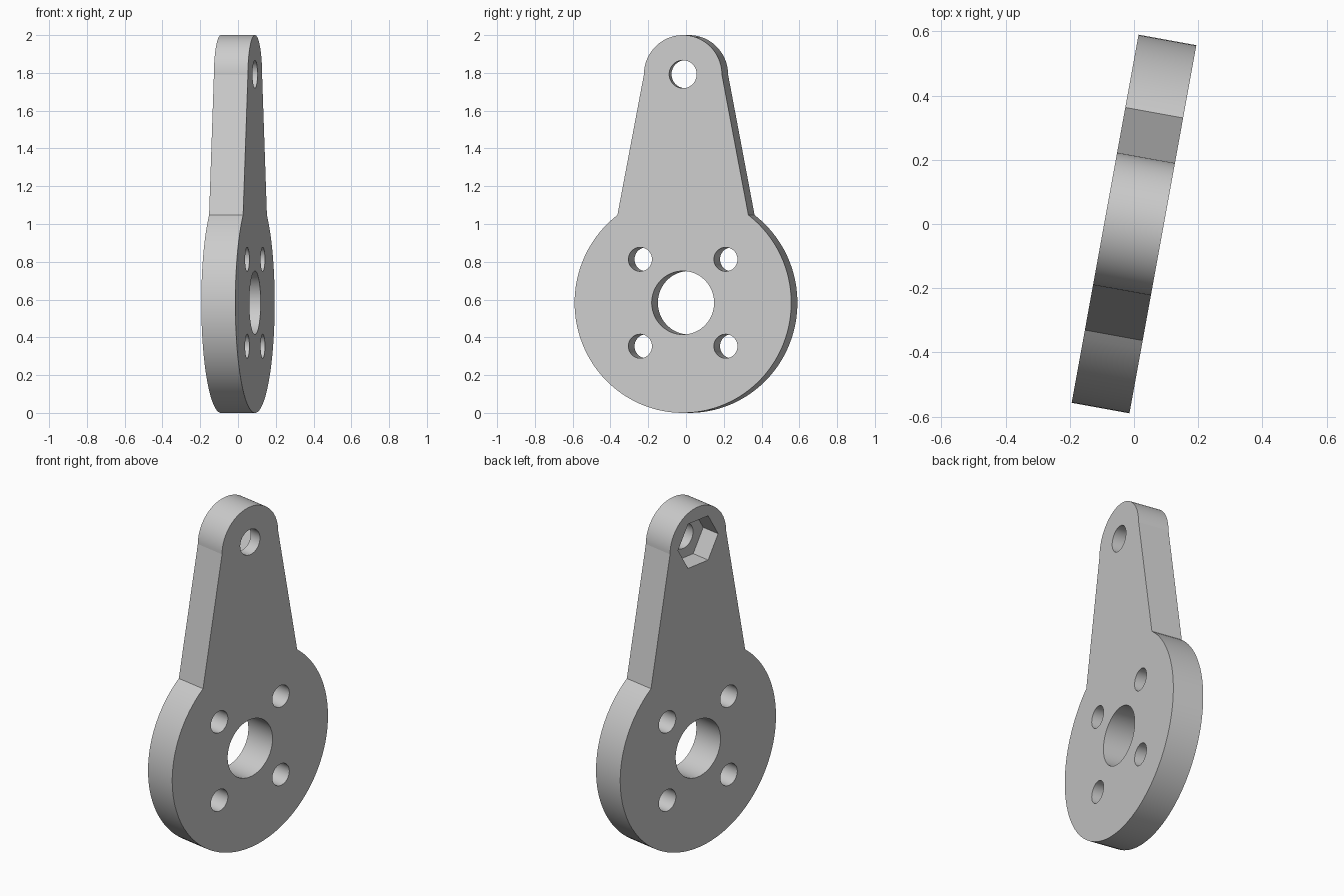
import bpy, bmesh, math

if "Cube" in bpy.data.objects:
    bpy.data.objects.remove(bpy.data.objects["Cube"])

R, TIP_R = 0.583, 0.21          # disc and arm tip radii
DISC_Z, TIP_Z = 0.583, 1.79     # disc and tip centre heights
T = 0.183                       # plate thickness
JOIN = math.atan2(1.047 - DISC_Z, 0.352)   # angle where arm meets disc
TURN = math.radians(-10.3)

grey = bpy.data.materials.new("light grey")
grey.diffuse_color = (0.6, 0.6, 0.6, 1)
grey.use_nodes = True
grey.node_tree.nodes["Principled BSDF"].inputs["Base Color"].default_value = grey.diffuse_color


def arc(cy, cz, r, a0, a1, n):
    return [(cy + r * math.cos(a0 + (a1 - a0) * i / n),
             cz + r * math.sin(a0 + (a1 - a0) * i / n)) for i in range(n + 1)]


def prism(name, points, x0, x1):
    """Extrude a closed (y, z) profile from x0 to x1."""
    bm = bmesh.new()
    face = bm.faces.new([bm.verts.new((x0, y, z)) for y, z in points])
    ext = bmesh.ops.extrude_face_region(bm, geom=[face])["geom"]
    bmesh.ops.translate(bm, vec=(x1 - x0, 0, 0),
                        verts=[v for v in ext if isinstance(v, bmesh.types.BMVert)])
    bmesh.ops.recalc_face_normals(bm, faces=bm.faces)
    mesh = bpy.data.meshes.new(name)
    bm.to_mesh(mesh)
    bm.free()
    mesh.materials.append(grey)
    ob = bpy.data.objects.new(name, mesh)
    bpy.context.collection.objects.link(ob)
    return ob


def ring(cy, cz, r, n):
    return arc(cy, cz, r, 0, math.tau, n)[:-1]


# Lever plate: round disc with a tapered, round-tipped arm
outline = (arc(0, DISC_Z, R, math.pi - JOIN, math.tau + JOIN, 84)
           + arc(0, TIP_Z, TIP_R, 0, math.pi, 48))
plate = prism("lever_plate", outline, -T / 2, T / 2)

# Centre bore, four screw holes, tip hole and hexagonal nut pocket
cutters = [prism("bore_cutter", ring(0, DISC_Z, 0.168, 80), -0.3, 0.3),
           prism("tip_hole_cutter", ring(0, TIP_Z + 0.003, 0.074, 64), -0.3, 0.3),
           prism("nut_pocket_cutter", ring(0, TIP_Z + 0.003, 0.15, 6), -0.3, -T / 2 + 0.113)]
for sy in (-1, 1):
    for sz in (-1, 1):
        cutters.append(prism("screw_hole_cutter",
                             ring(sy * 0.23, DISC_Z + sz * 0.23, 0.0635, 64), -0.3, 0.3))

bpy.context.view_layer.objects.active = plate
plate.select_set(True)
for cutter in cutters:
    cutter.hide_render = True
    mod = plate.modifiers.new("cut", 'BOOLEAN')
    mod.operation, mod.solver, mod.object = 'DIFFERENCE', 'EXACT', cutter
    bpy.ops.object.modifier_apply(modifier=mod.name)
    bpy.data.objects.remove(cutter)

# Turn the plate slightly and smooth only the round walls
plate.rotation_euler.z = TURN
bpy.ops.object.shade_smooth_by_angle(angle=math.radians(8))
